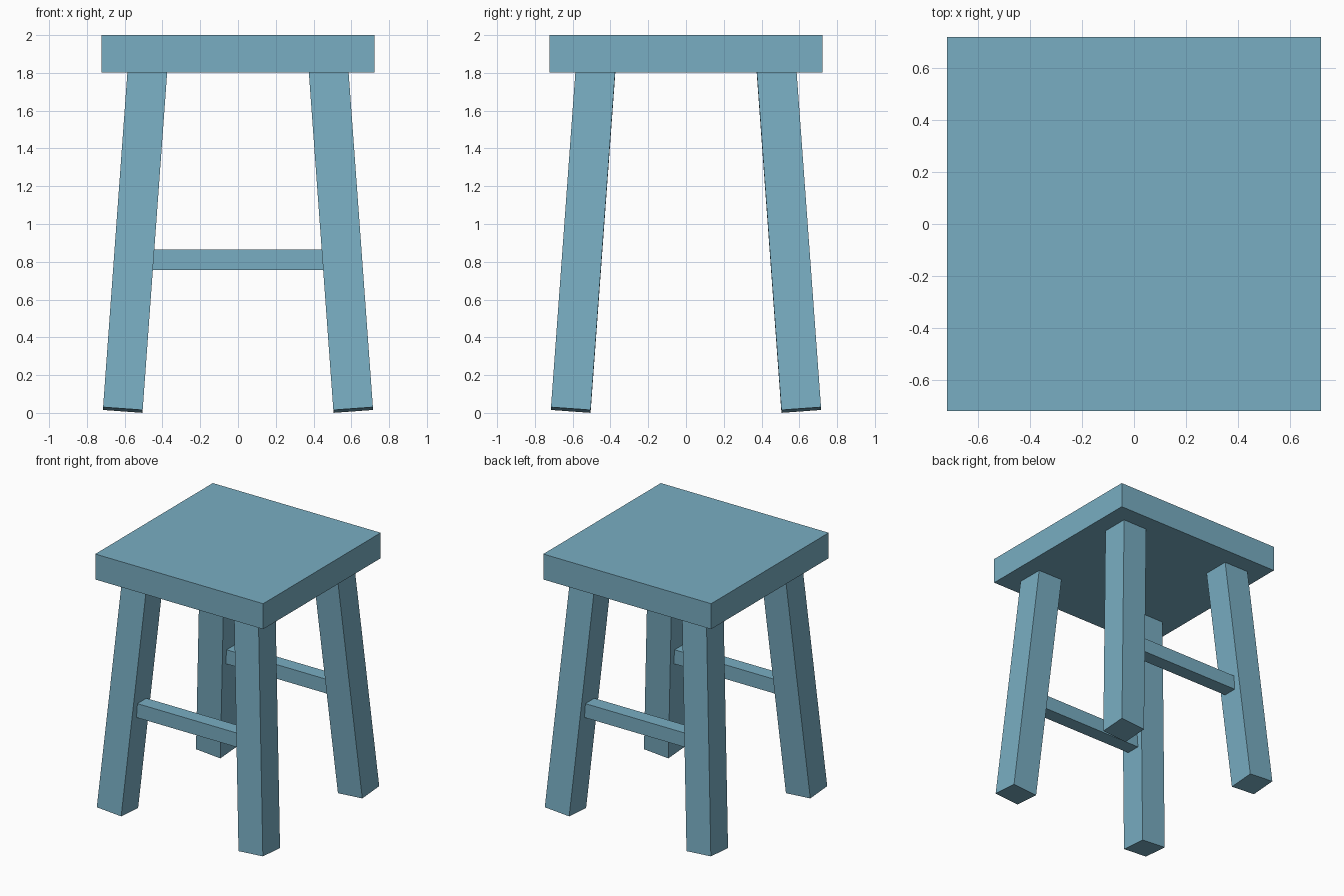
import bpy
from math import atan
from mathutils import Euler, Vector

if "Cube" in bpy.data.objects:
    bpy.data.objects.remove(bpy.data.objects["Cube"])

# Muted blue paint for every part
paint = bpy.data.materials.new("blue_paint")
paint.diffuse_color = (0.19, 0.42, 0.54, 1)
paint.use_nodes = True
paint.node_tree.nodes["Principled BSDF"].inputs["Base Color"].default_value = paint.diffuse_color


def box(name, size, loc, rot=(0, 0, 0)):
    bpy.ops.mesh.primitive_cube_add(size=1, location=loc, rotation=rot)
    ob = bpy.context.object
    ob.name = name
    ob.scale = size
    bpy.ops.object.transform_apply(location=False, rotation=False, scale=True)
    ob.data.materials.append(paint)
    return ob


# Square slab seat
box("seat", (1.444, 1.444, 0.198), (0, 0, 1.901))

# Four legs splayed outward on both axes, tops let slightly into the seat
splay = atan(0.0726)
leg_length = 1.82
for sy, end in ((-1, "front"), (1, "back")):
    for sx, side in ((-1, "left"), (1, "right")):
        rot = Euler((splay * sy, -splay * sx, 0))
        foot = Vector((0.61 * sx, 0.61 * sy, 0.0155))
        axis = rot.to_matrix() @ Vector((0, 0, 1))
        box(f"{end}_{side}_leg", (0.21, 0.21, leg_length),
            foot + axis * leg_length / 2, rot)

    # Rung joining the left and right legs
    box(f"{end}_rung", (1.0, 0.11, 0.11), (0, 0.548 * sy, 0.811))
